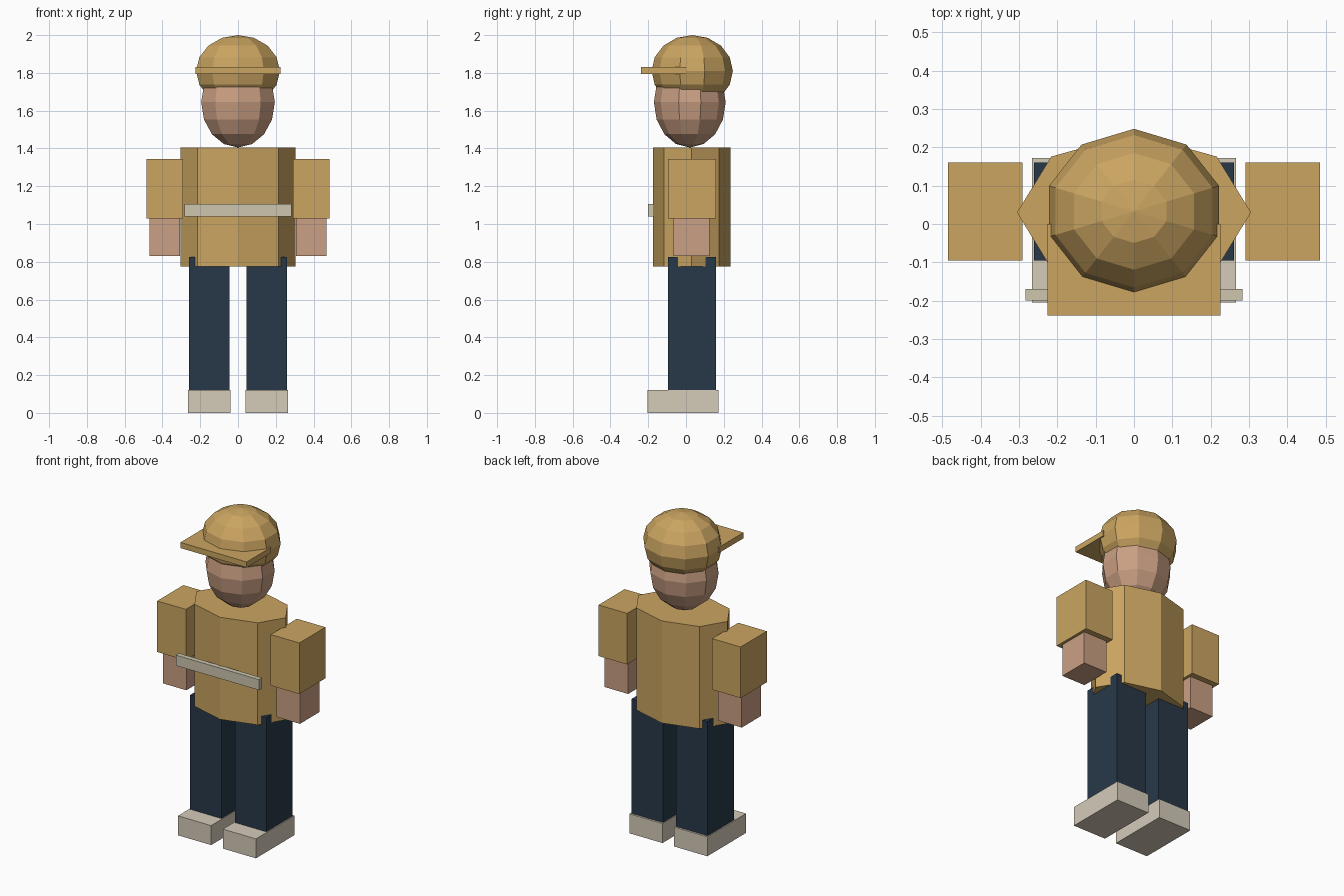
import bpy
from math import pi

if "Cube" in bpy.data.objects:
    bpy.data.objects.remove(bpy.data.objects["Cube"])


def material(name, srgb):
    m = bpy.data.materials.new(name)
    m.diffuse_color = [c ** 2.2 for c in srgb] + [1.0]
    m.use_nodes = True
    m.node_tree.nodes["Principled BSDF"].inputs["Base Color"].default_value = m.diffuse_color
    return m


TAN = material("tan_cloth", (0.79, 0.64, 0.38))
SKIN = material("skin", (0.79, 0.62, 0.51))
NAVY = material("navy_cloth", (0.17, 0.23, 0.29))
SHOE = material("shoe_beige", (0.83, 0.79, 0.72))
BELT = material("belt_beige", (0.80, 0.77, 0.68))


def finish(name, mat):
    ob = bpy.context.object
    ob.name = name
    ob.data.materials.append(mat)
    bpy.ops.object.transform_apply(location=False, rotation=True, scale=True)
    return ob


def box(name, x, y, z, mat):
    """Box from (min, max) ranges on each axis."""
    r = (x, y, z)
    bpy.ops.mesh.primitive_cube_add(size=1, location=[(a + b) / 2 for a, b in r])
    bpy.context.object.scale = [b - a for a, b in r]
    return finish(name, mat)


def ball(name, loc, radii, mat):
    """Faceted ten-sided ellipsoid."""
    bpy.ops.mesh.primitive_uv_sphere_add(segments=10, ring_count=8, radius=1, location=loc)
    bpy.context.object.scale = radii
    return finish(name, mat)


# Head and cap
ball("head", (0, 0.02, 1.645), (0.205, 0.19, 0.24), SKIN)
ball("cap_crown", (0, 0.033, 1.81), (0.233, 0.215, 0.19), TAN)
box("cap_visor", (-0.226, 0.226), (-0.238, 0.0), (1.795, 1.83), TAN)

# Eight-sided torso with a vertex on each axis
bpy.ops.mesh.primitive_cylinder_add(vertices=8, radius=1, depth=1, location=(0, 0.03, 1.09))
bpy.context.object.scale = (0.305, 0.206, 0.63)
finish("torso", TAN)

# Belt strip across the front
box("belt", (-0.283, 0.283), (-0.2, -0.17), (1.04, 1.105), BELT)

# Limbs, one set per side
for side, s in (("left", -1), ("right", 1)):
    def span(a, b):
        return tuple(sorted((s * a, s * b)))
    box(side + "_sleeve", span(0.29, 0.485), (-0.095, 0.16), (1.03, 1.345), TAN)
    box(side + "_hand", span(0.307, 0.468), (-0.065, 0.125), (0.83, 1.03), SKIN)
    box(side + "_leg", span(0.045, 0.26), (-0.095, 0.16), (0.12, 0.825), NAVY)
    box(side + "_shoe", span(0.04, 0.266), (-0.205, 0.172), (0.0, 0.12), SHOE)
